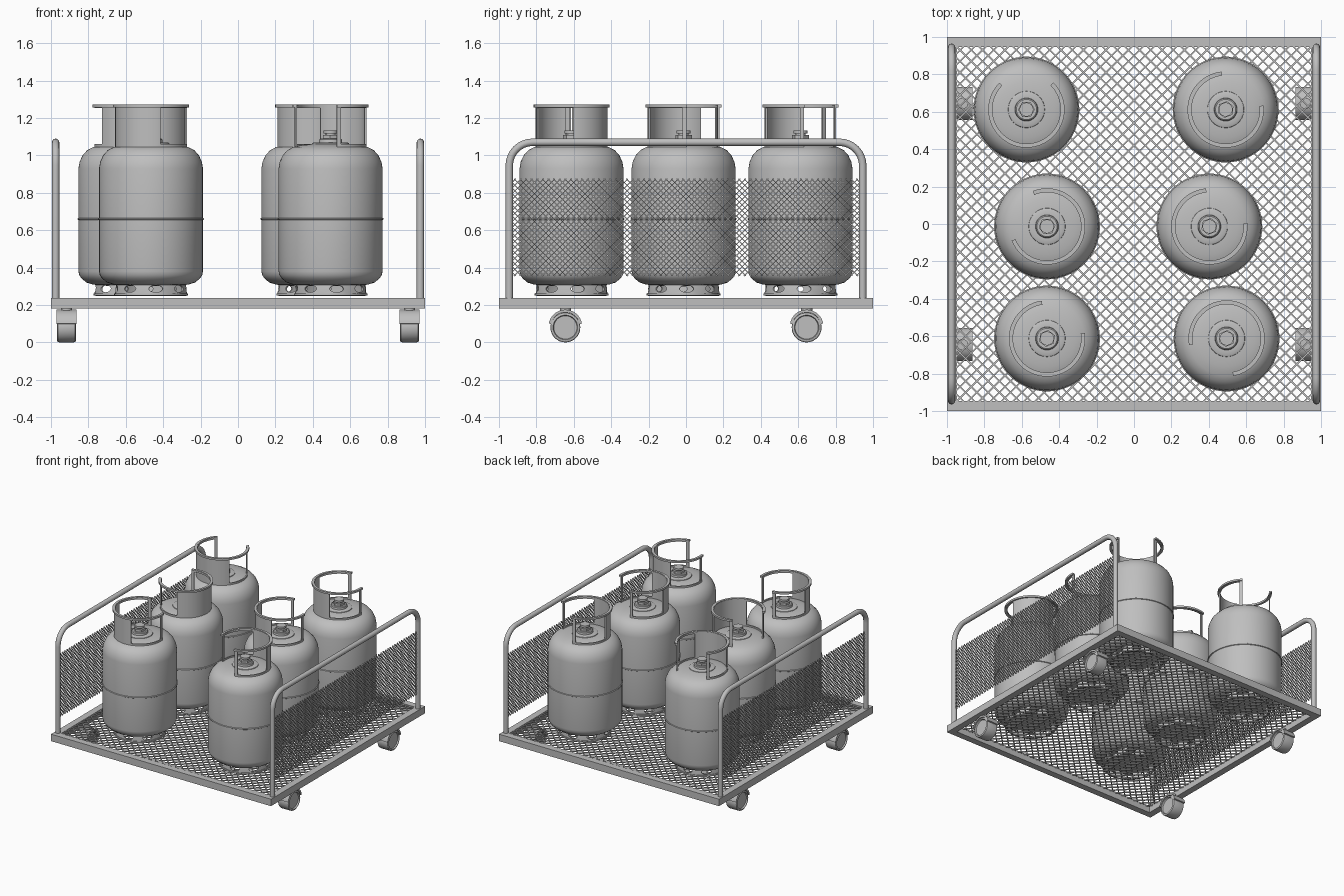
import bpy, bmesh, math
from mathutils import Matrix, Vector

if "Cube" in bpy.data.objects:
    bpy.data.objects.remove(bpy.data.objects["Cube"])

grey = bpy.data.materials.new("light grey metal")
grey.diffuse_color = (0.52, 0.52, 0.52, 1)
grey.use_nodes = True
grey.node_tree.nodes["Principled BSDF"].inputs["Base Color"].default_value = grey.diffuse_color


def finish(bm, name, angle=35):
    bmesh.ops.remove_doubles(bm, verts=bm.verts, dist=1e-5)
    bmesh.ops.recalc_face_normals(bm, faces=bm.faces)
    me = bpy.data.meshes.new(name)
    bm.to_mesh(me)
    bm.free()
    me.polygons.foreach_set("use_smooth", [True] * len(me.polygons))
    me.set_sharp_from_angle(angle=math.radians(angle))
    me.materials.append(grey)
    return me


def place(me, name, loc=(0, 0, 0), rot=0):
    ob = bpy.data.objects.new(name, me)
    ob.location = loc
    ob.rotation_euler.z = rot
    bpy.context.collection.objects.link(ob)
    return ob


def lathe(bm, profile, n=48, closed=False):
    """Revolve (radius, z) points about z."""
    pts = profile + profile[:1] if closed else profile
    vs = [bm.verts.new((r, 0, z)) for r, z in pts]
    es = [bm.edges.new(p) for p in zip(vs, vs[1:])]
    bmesh.ops.spin(bm, geom=vs + es, cent=(0, 0, 0), axis=(0, 0, 1),
                   angle=2 * math.pi, steps=n, use_merge=True)


def box(bm, lo, hi):
    lo, hi = Vector(lo), Vector(hi)
    m = Matrix.Translation((lo + hi) / 2) @ Matrix.Diagonal((*(hi - lo), 1))
    bmesh.ops.create_cube(bm, size=1, matrix=m)


def arc_band(bm, r0, r1, z0, z1, a0, a1, n):
    """Solid bent bar, angles in degrees."""
    rings = []
    for i in range(n + 1):
        a = math.radians(a0 + (a1 - a0) * i / n)
        rings.append([bm.verts.new((r * math.cos(a), r * math.sin(a), z))
                      for r, z in ((r0, z0), (r1, z0), (r1, z1), (r0, z1))])
    for p, q in zip(rings, rings[1:]):
        for k in range(4):
            bm.faces.new((p[k], p[(k + 1) % 4], q[(k + 1) % 4], q[k]))
    bm.faces.new(rings[0])
    bm.faces.new(rings[-1])


def lattice(name, w, h, pitch, wire, matrix):
    """Diagonal wire mesh clipped to a w x h rectangle."""
    bm = bmesh.new()
    n = int((w + h) / 2 / pitch)
    for s in (1, -1):
        for k in range(-n, n + 1):
            c = k * pitch
            # line v = s*u + c inside the rectangle
            ends = sorted(((-h / 2 - c) * s, (h / 2 - c) * s))
            u0, u1 = max(-w / 2, ends[0]), min(w / 2, ends[1])
            if u1 - u0 < 0.01:
                continue
            mid = Vector(((u0 + u1) / 2, s * (u0 + u1) / 2 + c, s * wire * 0.2))
            m = (Matrix.Translation(mid) @ Matrix.Rotation(s * math.pi / 4, 4, 'Z')
                 @ Matrix.Diagonal(((u1 - u0) * math.sqrt(2), wire, wire, 1)))
            bmesh.ops.create_cube(bm, size=1, matrix=matrix @ m)
    place(finish(bm, name), name)


# platform frame and floor mesh
bm = bmesh.new()
for s in (-1, 1):
    box(bm, (-1, min(s, s * 0.946), 0.18), (1, max(s, s * 0.946), 0.237))
    box(bm, (min(s, s * 0.946), -0.946, 0.18), (max(s, s * 0.946), 0.946, 0.237))
place(finish(bm, "platform_frame"), "platform_frame")
lattice("floor_mesh", 1.9, 1.9, 0.06, 0.008, Matrix.Translation((0, 0, 0.23)))

# side rails and their mesh panels
for s, side in ((-1, "left"), (1, "right")):
    path, R = [(-0.945, 0.22)], 0.125
    for y, a0 in ((-0.945 + R, 180), (0.945 - R, 90)):
        for i in range(9):
            a = math.radians(a0 - 90 * i / 8)
            path.append((y + R * math.cos(a), 1.07 - R + R * math.sin(a)))
    path.append((0.945, 0.22))
    cu = bpy.data.curves.new("rail_path", 'CURVE')
    cu.dimensions = '3D'
    cu.bevel_depth, cu.bevel_resolution, cu.use_fill_caps = 0.02, 4, True
    sp = cu.splines.new('POLY')
    sp.points.add(len(path) - 1)
    for p, (y, z) in zip(sp.points, path):
        p.co = (s * 0.975, y, z, 1)
    tmp = place(cu, "rail_path")
    bm = bmesh.new()
    bm.from_mesh(bpy.data.meshes.new_from_object(tmp))
    bpy.data.objects.remove(tmp)
    place(finish(bm, side + "_rail", 50), side + "_rail")
    to_side = (Matrix.Translation((s * 0.975, 0, 0.615)) @ Matrix.Rotation(math.pi / 2, 4, 'Z')
               @ Matrix.Rotation(math.pi / 2, 4, 'X'))
    lattice(side + "_mesh_panel", 1.88, 0.52, 0.03, 0.005, to_side)

# casters: wheel, curved hood and stem
to_x = Matrix.Rotation(math.pi / 2, 4, 'Y')
bm = bmesh.new()
half = [(0.0, 0.04), (0.062, 0.04), (0.066, 0.05), (0.072, 0.05), (0.078, 0.046), (0.08, 0.036)]
lathe(bm, half + [(r, -z) for r, z in reversed(half)], 32)
bm.transform(to_x)
wheel = finish(bm, "caster_wheel")
bm = bmesh.new()
arc_band(bm, 0.076, 0.09, -0.0525, 0.0525, 100, 260, 20)
bm.transform(to_x)
bmesh.ops.create_cone(bm, cap_ends=True, segments=24, radius1=0.03, radius2=0.03,
                      depth=0.02, matrix=Matrix.Translation((0, 0, 0.092)))
hood = finish(bm, "caster_hood")
for x in (-0.917, 0.917):
    for y in (-0.645, 0.645):
        place(wheel, "caster_wheel", (x, y, 0.08))
        place(hood, "caster_hood", (x, y, 0.085))

# gas bottle body with weld bead
bm = bmesh.new()
lathe(bm, [(0, 0.3), (0.12, 0.302), (0.2, 0.309), (0.235, 0.32), (0.262, 0.342), (0.274, 0.36),
           (0.278, 0.38), (0.278, 0.654), (0.283, 0.657), (0.283, 0.663), (0.278, 0.666),
           (0.278, 0.93), (0.272, 0.965), (0.256, 1.0), (0.232, 1.027), (0.2, 1.044),
           (0.15, 1.056), (0.095, 1.062), (0, 1.062)], 64)
body = finish(bm, "bottle_body", 40)

# foot ring: eight sectors, each with an oval hole
bm = bmesh.new()
for k in range(8):
    rows = []
    for i in range(24):
        c, s = math.cos(i * math.pi / 12), math.sin(i * math.pi / 12)
        m = max(abs(c), abs(s))
        row = []
        for a, z in ((c / m * math.pi / 8, 0.285 + s / m * 0.035), (0.2 * c, 0.287 + 0.019 * s)):
            a += k * math.pi / 4
            r = 0.193 - (z - 0.25) * 0.1
            row.append(bm.verts.new((r * math.cos(a), r * math.sin(a), z)))
        rows.append(row)
    for i in range(24):
        p, q = rows[i], rows[(i + 1) % 24]
        bm.faces.new((p[0], q[0], q[1], p[1]))
bmesh.ops.remove_doubles(bm, verts=bm.verts, dist=1e-5)
bmesh.ops.recalc_face_normals(bm, faces=bm.faces)
bmesh.ops.solidify(bm, geom=bm.faces[:], thickness=0.008)
lathe(bm, [(0.183, 0.25), (0.197, 0.25), (0.197, 0.262), (0.183, 0.262)], 48, True)
foot = finish(bm, "foot_ring")

# collar: open in front (local +x), a handle window on each side, rolled top lip
angles = []
for a0, a1, n in ((45, 52, 2), (52, 128, 16), (128, 232, 22), (232, 308, 16), (308, 315, 2)):
    angles += [a0 + (a1 - a0) * i / n for i in range(n)]
angles.append(315)
levels = (1.035, 1.06, 1.253, 1.268)
bm = bmesh.new()
grid = [[bm.verts.new((0.192 * math.cos(math.radians(a)), 0.192 * math.sin(math.radians(a)), z))
         for z in levels] for a in angles]
for i in range(len(angles) - 1):
    mid = (angles[i] + angles[i + 1]) / 2
    window = 52 < mid < 128 or 232 < mid < 308
    for j in range(3):
        if not (window and j == 1):
            bm.faces.new((grid[i][j], grid[i + 1][j], grid[i + 1][j + 1], grid[i][j + 1]))
bmesh.ops.recalc_face_normals(bm, faces=bm.faces)
bmesh.ops.solidify(bm, geom=bm.faces[:], thickness=0.01)
arc_band(bm, 0.185, 0.204, 1.256, 1.271, 45, 315, 60)
collar = finish(bm, "collar")

# valve: flange, boss, hexagonal nut and cap
bm = bmesh.new()
lathe(bm, [(0.1, 1.055), (0.097, 1.066), (0.088, 1.07), (0.062, 1.07), (0.06, 1.085),
           (0.054, 1.09), (0, 1.09)], 40)
for r, z0, z1, n in ((0.045, 1.085, 1.108, 6), (0.026, 1.105, 1.118, 24), (0.037, 1.116, 1.132, 24)):
    bmesh.ops.create_cone(bm, cap_ends=True, segments=n, radius1=r, radius2=r, depth=z1 - z0,
                          matrix=Matrix.Translation((0, 0, (z0 + z1) / 2)))
valve = finish(bm, "valve")

# six bottles: x, y, direction of collar opening
for x, y, a in ((-0.575, 0.612, 90), (0.49, 0.612, 51), (-0.465, -0.013, 157),
                (0.403, -0.013, 50), (-0.465, -0.612, 53), (0.495, -0.612, 235)):
    for me in (body, foot, collar, valve):
        place(me, me.name, (x, y, 0), math.radians(a))
